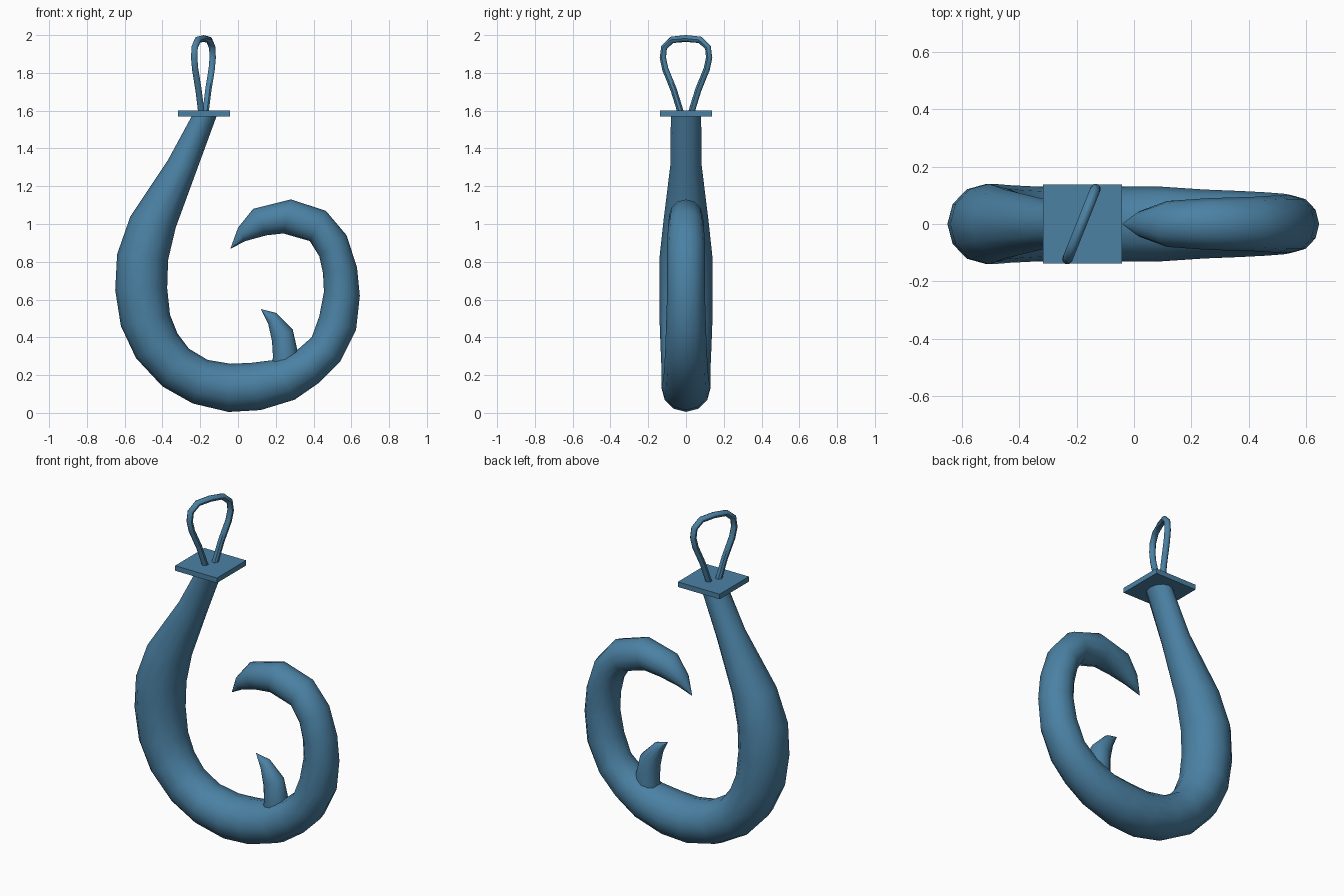
import bpy
import bmesh
import math
from mathutils import Vector

default_cube = bpy.data.objects.get("Cube")
if default_cube:
    bpy.data.objects.remove(default_cube, do_unlink=True)

blue = bpy.data.materials.new("steel_blue")
blue.use_nodes = True
blue.diffuse_color = (0.07, 0.22, 0.37, 1)
blue.node_tree.nodes["Principled BSDF"].inputs["Base Color"].default_value = blue.diffuse_color


def finish(name, bm, smooth=True):
    """Turn a bmesh into a coloured object with consistent normals."""
    bmesh.ops.recalc_face_normals(bm, faces=bm.faces[:])
    mesh = bpy.data.meshes.new(name)
    bm.to_mesh(mesh)
    bm.free()
    mesh.materials.append(blue)
    obj = bpy.data.objects.new(name, mesh)
    bpy.context.collection.objects.link(obj)
    if smooth:
        bpy.ops.object.select_all(action="DESELECT")
        obj.select_set(True)
        bpy.context.view_layer.objects.active = obj
        bpy.ops.object.shade_smooth_by_angle(angle=math.radians(45))
    return obj


def loft(name, rings):
    """Skin a list of point rings and cap both ends."""
    bm = bmesh.new()
    rows = [[bm.verts.new(p) for p in ring] for ring in rings]
    count = len(rows[0])
    for low, high in zip(rows, rows[1:]):
        for i in range(count):
            j = (i + 1) % count
            bm.faces.new((low[i], low[j], high[j], high[i]))
    bm.faces.new(rows[0])
    bm.faces.new(rows[-1])
    return finish(name, bm)


def oval(outer_x, outer_z, inner_x, inner_z, depth, sides=12):
    """Oval ring from an outer and an inner outline point (in hundredths)."""
    outer = Vector((outer_x, 0, outer_z)) / 100
    inner = Vector((inner_x, 0, inner_z)) / 100
    middle, arm = (outer + inner) / 2, (outer - inner) / 2
    side = Vector((0, depth / 100, 0))
    angles = [math.tau * i / sides for i in range(sides)]
    return [middle + arm * math.cos(a) + side * math.sin(a) for a in angles]


# Hook body: outer x, z, inner x, z, half depth, from the shank to the tip
hook_sections = [
    (-24, 158, -11, 158, 8), (-37, 134, -22, 128, 8.3),
    (-57, 104, -33, 98, 12), (-64, 84, -37, 81, 14),
    (-65, 65, -37.5, 66, 14), (-62, 46, -36, 52, 14),
    (-54, 29, -32, 42, 13.5), (-40, 14, -26, 34, 13),
    (-24, 5, -16, 28, 13), (-5, 0.5, -4, 26, 13),
    (12, 1.5, 7, 26.5, 13), (30, 7, 19, 28, 12),
    (43, 16, 31, 33, 11.5), (54, 27, 39, 40, 11),
    (62.5, 44, 43, 51, 10.5), (64.5, 62, 45.5, 64, 10),
    (63, 77, 45, 74, 10), (57.5, 94, 43, 83, 10),
    (46.5, 107, 38, 91, 9.5), (28, 113, 24, 95, 9),
    (8, 108, 15, 94, 8), (0, 98, 4, 91, 4.5),
    (-4, 87, -3.8, 87, 0.2),
]
loft("hook_body", [oval(*section) for section in hook_sections])

# Curved barb on the inside of the bend
barb_sections = [
    (32, 26, 18, 24, 6.5), (31.5, 33, 18.5, 30, 6.5), (29, 44, 18, 38, 5.5),
    (20, 53, 16, 47, 3.5), (12, 55, 12.3, 54.5, 0.3),
]
loft("barb", [oval(*section) for section in barb_sections])

# Square cap plate on top of the shank
bm = bmesh.new()
bmesh.ops.create_cube(bm, size=1)
bmesh.ops.scale(bm, verts=bm.verts[:], vec=(0.275, 0.275, 0.03))
bmesh.ops.translate(bm, verts=bm.verts[:], vec=(-0.18, 0, 1.585))
finish("cap_plate", bm, smooth=False)

# Cord loop: half outline as (sideways, height), mirrored and turned
half = [(0.03, 1.59), (0.07, 1.71), (0.118, 1.82), (0.132, 1.88),
        (0.125, 1.935), (0.08, 1.975)]
outline = [(-s, z) for s, z in half] + [(0, 1.982)] + half[::-1]
across = Vector((0.38, 0.95, 0)).normalized()
normal = across.cross(Vector((0, 0, 1)))
path = [Vector((-0.183, 0, z)) + across * s for s, z in outline]
cord_radius = 0.018
cord_rings = []
for i, point in enumerate(path):
    along = (path[min(i + 1, len(path) - 1)] - path[max(i - 1, 0)]).normalized()
    outward = along.cross(normal)
    angles = [math.tau * k / 8 for k in range(8)]
    cord_rings.append([point + cord_radius * (outward * math.cos(a) + normal * math.sin(a))
                       for a in angles])
loft("cord_loop", cord_rings)
